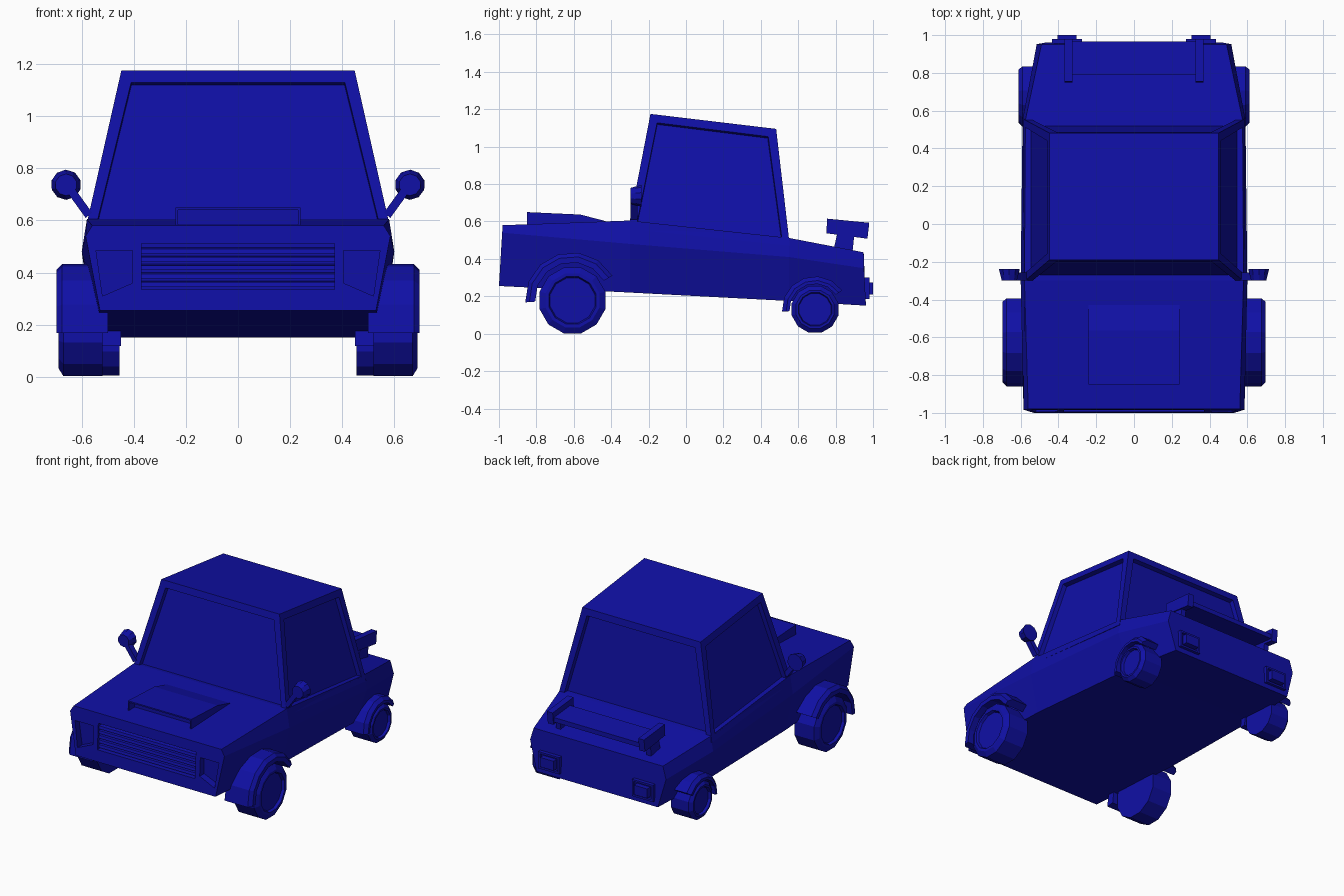
import bpy, bmesh
from math import sin, cos, pi, radians

if "Cube" in bpy.data.objects:
    bpy.data.objects.remove(bpy.data.objects["Cube"])

paint = bpy.data.materials.new("blue_paint")
paint.diffuse_color = (0.005, 0.005, 0.38, 1)
paint.use_nodes = True
paint.node_tree.nodes["Principled BSDF"].inputs["Base Color"].default_value = paint.diffuse_color


def finish(name, bm, mirror=False):
    bmesh.ops.recalc_face_normals(bm, faces=bm.faces)
    me = bpy.data.meshes.new(name)
    bm.to_mesh(me)
    bm.free()
    me.materials.append(paint)
    ob = bpy.data.objects.new(name, me)
    bpy.context.collection.objects.link(ob)
    if mirror:
        ob.modifiers.new("Mirror", 'MIRROR').use_mirror_merge = False
    return ob


def loft_bm(rings):
    """Bridge matching rings of points and cap both ends."""
    bm = bmesh.new()
    vs = [[bm.verts.new(p) for p in r] for r in rings]
    n = len(vs[0])
    for a, b in zip(vs, vs[1:]):
        for i in range(n):
            j = (i + 1) % n
            bm.faces.new((a[i], a[j], b[j], b[i]))
    bm.faces.new(vs[0])
    bm.faces.new(vs[-1])
    bmesh.ops.recalc_face_normals(bm, faces=bm.faces)
    return bm


def loft(name, rings, mirror=False):
    return finish(name, loft_bm(rings), mirror)


def prism_x(name, yz, x0, x1, mirror=False):
    return loft(name, [[(x, y, z) for y, z in yz] for x in (x0, x1)], mirror)


def prism_y(name, xz, y0, y1, mirror=False):
    return loft(name, [[(x, y, z) for x, z in xz] for y in (y0, y1)], mirror)


def rect(a0, a1, b0, b1):
    return [(a0, b0), (a1, b0), (a1, b1), (a0, b1)]


# Body shell: (half width, y, z) at top, waist and bottom of each section
sections = [
    [(.56, -.98, .58), (.585, -.983, .54), (.53, -1.0, .255)],
    [(.58, -.30, .605), (.60, -.30, .48), (.545, -.30, .22)],
    [(.575, .55, .512), (.59, .55, .41), (.51, .55, .175)],
    [(.49, .95, .435), (.515, .952, .35), (.46, .962, .15)],
]
body = loft("body", [s + [(-x, y, z) for x, y, z in reversed(s)] for s in sections])

# Recesses for the grille and headlights
grille_cut = prism_y("grille_cutter", rect(-.37, .37, .335, .512), -1.1, -.945)
light_cut = prism_y("headlight_cutter",
                    [(.405, .485), (.545, .485), (.52, .31), (.405, .36)],
                    -1.1, -.945, True)
for cutter in (grille_cut, light_cut):
    cutter.hide_render = True
    cutter.hide_viewport = True
    mod = body.modifiers.new("Recess", 'BOOLEAN')
    mod.operation = 'DIFFERENCE'
    mod.solver = 'EXACT'
    mod.object = cutter

# Sloping grille slats
for i in range(5):
    z = .357 + i * .032
    prism_x("grille_slat", [(-.94, z + .012), (-.94, z - .008),
                            (-.98, z - .012), (-.975, z + .006)], -.37, .37)

# Cabin with recessed windows
cab_low = [(.587, -.309, .56), (-.587, -.309, .56), (-.585, .555, .47), (.585, .555, .47)]
cab_top = [(.448, -.19, 1.175), (-.448, -.19, 1.175), (-.448, .482, 1.095), (.448, .482, 1.095)]
bm = loft_bm([cab_low, cab_top])
panes = [f for f in bm.faces if abs(f.normal.z) < .6]
bmesh.ops.inset_individual(bm, faces=panes, thickness=.06)
bmesh.ops.inset_individual(bm, faces=panes, thickness=.003, depth=-.03)
finish("cabin", bm)

# Hood scoop with an inset mouth
yz = [(-.85, .56), (-.85, .65), (-.565, .637), (-.43, .602), (-.43, .56)]
bm = loft_bm([[(x, y, z) for y, z in yz] for x in (-.24, .24)])
mouth = [f for f in bm.faces if f.normal.y < -.9]
bmesh.ops.inset_individual(bm, faces=mouth, thickness=.013)
bmesh.ops.inset_individual(bm, faces=mouth, thickness=.001, depth=-.06)
finish("hood_scoop", bm)


# Wheels with a raised rim and a dished hub
def wheel(name, y, z, r, xin, xout):
    prof = [(xin, r), (xout - .02, r), (xout, r * .82),
            (xout, r * .72), (xout - .018, r * .68)]
    loft(name, [[(x, y + q * cos((k + .5) * pi / 6), z + q * sin((k + .5) * pi / 6))
                 for k in range(12)] for x, q in prof], True)


wheel("front_wheel", -.607, .178, .182, .52, .69)
wheel("rear_wheel", .69, .13, .129, .455, .61)


# Fender flares arching over the wheels
def flare(name, y, z, r_in, r_out, a_end, xin, xout):
    def ring(x, ro):
        angs = [radians(184 + (a_end - 184) * k / 6) for k in range(7)]
        return ([(x, y + ro * cos(a), z + ro * sin(a)) for a in angs] +
                [(x, y + r_in * cos(a), z + r_in * sin(a)) for a in reversed(angs)])
    loft(name, [ring(xin, r_out), ring(xout - .022, r_out), ring(xout, r_out - .022)], True)


flare("front_flare", -.61, .185, .197, .25, 30, .50, .697)
flare("rear_flare", .69, .13, .137, .177, 35, .45, .612)

# Door mirrors
loft("mirror_head", [[(.66 + r * cos(k * pi / 5 + .3), y, .737 + r * sin(k * pi / 5 + .3))
                      for k in range(10)]
                     for y, r in ((-.298, .042), (-.27, .05), (-.238, .058))], True)
prism_y("mirror_stalk", [(.56, .63), (.585, .61), (.65, .70), (.625, .72)],
        -.298, -.258, True)

# Rear wing with end plates and struts
prism_x("wing_end_plate", [(.755, .615), (.98, .593), (.97, .508), (.75, .537)],
        .325, .368, True)
prism_x("wing_blade", [(.79, .573), (.965, .556), (.965, .525), (.79, .545)], -.33, .33)
prism_x("wing_strut", [(.79, .455), (.89, .435), (.90, .53), (.81, .54)], .325, .36, True)

# Tail lights: framed recess with a raised lens
bm = loft_bm([[(x, y, z) for x, z in rect(.275, .435, .185, .30)] for y in (.93, .98)])
back = [f for f in bm.faces if f.normal.y > .9]
bmesh.ops.inset_individual(bm, faces=back, thickness=.018)
bmesh.ops.inset_individual(bm, faces=back, thickness=.002, depth=-.015)
finish("tail_light_frame", bm, True)
prism_y("tail_light_lens", rect(.305, .405, .21, .275), .95, 1.0, True)
